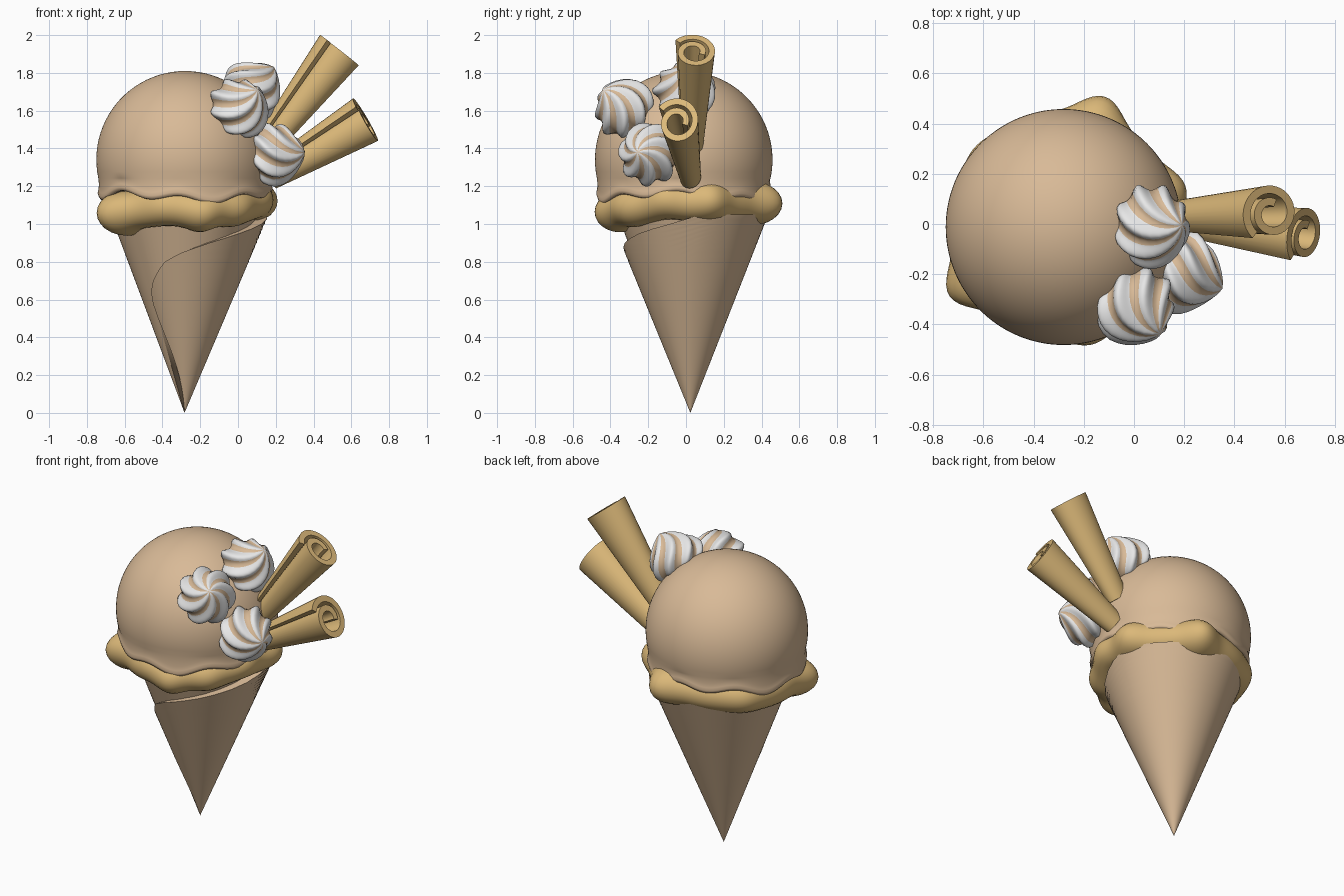
import bpy, bmesh
from math import sin, cos, pi, radians, exp
from mathutils import Vector

if "Cube" in bpy.data.objects:
    bpy.data.objects.remove(bpy.data.objects["Cube"])


def material(name, col):
    m = bpy.data.materials.new(name)
    m.diffuse_color = (*col, 1)
    m.use_nodes = True
    m.node_tree.nodes["Principled BSDF"].inputs["Base Color"].default_value = m.diffuse_color
    return m


TAN = material("tan", (0.69, 0.49, 0.31))
GOLD = material("golden", (0.71, 0.48, 0.19))
WHITE = material("white", (0.83, 0.83, 0.83))


def surface(name, f, nu, nv, mats, closed=True, cap=False, rule=None, angle=40):
    """Skin a grid of points f(i, j); closed wraps the i direction."""
    bm = bmesh.new()
    cols = [[bm.verts.new(f(i, j)) for j in range(nv)] for i in range(nu)]
    for i in range(nu if closed else nu - 1):
        a, b = cols[i], cols[(i + 1) % nu]
        for j in range(nv - 1):
            face = bm.faces.new((a[j], b[j], b[j + 1], a[j + 1]))
            if rule:
                face.material_index = rule(i, j)
    if cap:
        for i in range(nu // 2 - 1):
            for j in (0, nv - 1):
                k = nu - 1 - i
                bm.faces.new((cols[i][j], cols[i + 1][j], cols[k - 1][j], cols[k][j]))
    bmesh.ops.remove_doubles(bm, verts=bm.verts, dist=1e-5)
    bmesh.ops.recalc_face_normals(bm, faces=bm.faces)
    me = bpy.data.meshes.new(name)
    bm.to_mesh(me)
    bm.free()
    for m in mats:
        me.materials.append(m)
    ob = bpy.data.objects.new(name, me)
    bpy.context.collection.objects.link(ob)
    bpy.ops.object.select_all(action='DESELECT')
    ob.select_set(True)
    bpy.context.view_layer.objects.active = ob
    bpy.ops.object.shade_smooth_by_angle(angle=radians(angle))
    return ob


def lerp_table(t, table):
    for (t0, v0), (t1, v1) in zip(table, table[1:]):
        if t <= t1:
            return v0 + (v1 - v0) * max(0, t - t0) / (t1 - t0)
    return table[-1][1]


CX, CY = -0.283, 0.023
SC = Vector((-0.28, -0.012, 1.34))


# Inner cone
def cone_pt(i, j):
    a, (r, z) = 2 * pi * i / 72, [(0, 0.005), (0.183, 0.5), (0.39, 1.066), (0, 1.066)][j]
    return CX + r * cos(a), CY + r * sin(a), z


surface("cone", cone_pt, 72, 4, [TAN])

# Overlapping cone sheet: start angle of its curved edge by height, slope by angle
EDGE = [(0, 265), (0.2, 248), (0.39, 231), (0.5, 224), (0.58, 222), (0.64, 225), (0.7, 233),
        (0.8, 251), (0.85, 268), (0.9, 291), (0.95, 317), (1.0, 345), (1.05, 368)]
SLOPE = [(215, 0.386), (270, 0.410), (360, 0.425), (450, 0.393), (540, 0.374), (580, 0.366)]


def wrap_pt(i, j):
    z = 1.05 * min(j, 42) / 42
    start = lerp_table(z, EDGE)
    deg = start + (580 - start) * max(0, i - 1) / 100
    s = 0.35 if i == 0 or j == 43 else lerp_table(deg, SLOPE)
    a = radians(deg)
    return CX + s * z * cos(a), CY + s * z * sin(a), z


surface("cone_wrap", wrap_pt, 102, 44, [TAN], closed=False)

# Golden layer bulging under the scoop: (angle, extra radius, extra height)
BULGES = [(212, 0.09, -0.02), (283, 0.045, -0.025), (312, 0.03, -0.01), (255, 0.02, 0.01),
          (72, 0.085, 0.0), (17, 0.06, 0.01), (345, 0.03, 0.02), (140, 0.02, 0.0)]


def layer_pt(i, j):
    deg = i * 2.5
    a, b = radians(deg), 2 * pi * (j % 24) / 24
    dr = dz = 0
    for c, r, z in BULGES:
        d = (deg - c + 180) % 360 - 180
        g = exp(-(d / 13) ** 2)
        dr += r * g
        dz += z * g
    w = 0.088 + dr
    r = 0.36 + w * cos(b)
    z = 1.095 + 0.016 * cos(a) + 0.01 * sin(a) + dz + (0.096 + 0.25 * dr) * sin(b)
    return SC.x + r * cos(a), SC.y + 0.012 + r * sin(a), z


surface("golden_layer", layer_pt, 144, 25, [GOLD], angle=80)


# Scoop with a wavy lower lip
def scoop_pt(i, j):
    a = 2 * pi * i / 144
    ze = 1.158 + 0.018 * cos(8 * (a - radians(222))) + 0.017 * cos(3 * (a - radians(345)))
    if j < 25:
        p = radians(102) * j / 24
        r, z = 0.47 * sin(p), SC.z + 0.47 * cos(p)
    else:
        r, z = [(0.456, ze + 0.045), (0.459, ze + 0.02), (0.463, ze + 0.002),
                (0.458, ze - 0.014), (0.445, ze - 0.018), (0.40, ze), (0, ze)][j - 25]
    return SC.x + r * cos(a), SC.y + r * sin(a), z


surface("scoop", scoop_pt, 144, 32, [TAN], angle=80)

# Striped swirl meringues: (radius, height) profile, seven twisted ridges
PROFILE = [(0, 0), (0.10, 0), (0.135, 0.012), (0.152, 0.035), (0.16, 0.06), (0.162, 0.085),
           (0.156, 0.11), (0.145, 0.135), (0.128, 0.16), (0.108, 0.183), (0.084, 0.206),
           (0.056, 0.228), (0.028, 0.245), (0, 0.255)]


def meringue(name, direction, spin):
    d = Vector(direction).normalized()
    base = SC + d * 0.425
    q = d.to_track_quat('Z', 'Y')

    def pt(i, j):
        t = 2 * pi * i / 112
        r, h = PROFILE[j]
        r *= 0.88 + 0.19 * (0.5 + 0.5 * cos(7 * t)) ** 1.3
        a = t + spin + 5.5 * h
        return base + q @ Vector((r * cos(a), r * sin(a), h))

    # tan stripe down one flank of every ridge
    surface(name, pt, 112, len(PROFILE), [WHITE, TAN],
            rule=lambda i, j: 1 if 4 <= i % 16 < 10 else 0, angle=60)


meringue("meringue_top", (0.69, 0.01, 0.72), 0.0)
meringue("meringue_front", (0.56, -0.62, 0.54), 0.3)
meringue("meringue_side", (0.93, -0.36, 0.06), 0.6)


# Rolled wafer sticks: tapered spiral sheet
def roll(name, base, end, taper, N=56):
    base, end = Vector(base), Vector(end)
    d = (end - base).normalized()
    side = Vector((0, 1, 0))
    side = (side - d * side.dot(d)).normalized()
    up = d.cross(side)

    def pt(i, j):
        k, off = (i, 0.016) if i < N else (2 * N - 1 - i, -0.016)
        t = k / (N - 1)
        a = radians(140) - t * 2 * pi * 1.45
        r = 0.113 - 0.070 * t + off
        s = (taper, 1)[j]
        return (base, end)[j] + side * (s * r * cos(a)) + up * (s * 1.18 * r * sin(a))

    surface(name, pt, 2 * N, 2, [GOLD], cap=True)


roll("wafer_roll_upper", (0.155, 0.03, 1.413), (0.548, 0.043, 1.912), 0.55)
roll("wafer_roll_lower", (0.17, 0.018, 1.245), (0.682, -0.046, 1.54), 0.56)
